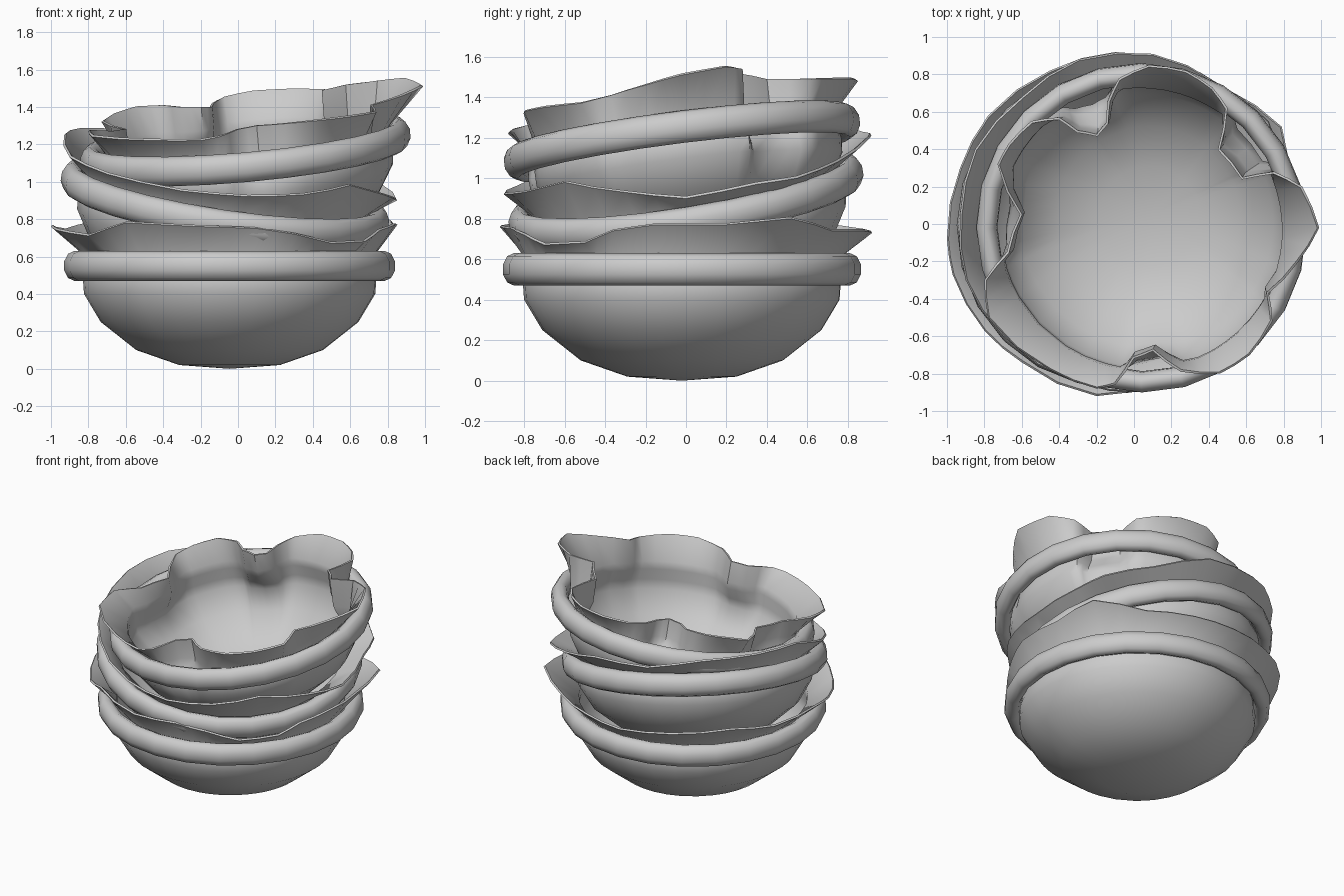
import bpy
import bmesh
from math import atan2, cos, sin, pi, tau, hypot, radians
from mathutils import Matrix, Vector

if "Cube" in bpy.data.objects:
    bpy.data.objects.remove(bpy.data.objects["Cube"])

SIDES = 24                                  # ring segments
RING_R, TUBE_W, TUBE_H = 0.83, 0.057, 0.08  # band radius, half width, half height

# Bowl profile: radius, height from the ring centre, share of the rim's inward dents
PROFILE = [(0.27, -0.53, 0.0), (0.50, -0.45, 0.04), (0.69, -0.30, 0.14),
           (0.78, -0.15, 0.35), (0.785, -0.08, 0.55), (0.77, 0.0, 0.75), (0.772, 0.05, 0.85)]


def finish(name, bm, frame, thickness=0.0):
    bmesh.ops.recalc_face_normals(bm, faces=bm.faces)
    mesh = bpy.data.meshes.new(name)
    bm.to_mesh(mesh)
    bm.free()
    mesh.transform(frame)
    ob = bpy.data.objects.new(name, mesh)
    bpy.context.collection.objects.link(ob)
    bpy.ops.object.select_all(action='DESELECT')
    ob.select_set(True)
    bpy.context.view_layer.objects.active = ob
    if thickness:
        mod = ob.modifiers.new("wall", 'SOLIDIFY')
        mod.thickness = thickness
        mod.offset = -1
        bpy.ops.object.modifier_apply(modifier=mod.name)
    bpy.ops.object.shade_smooth_by_angle(angle=radians(50))


def skin(bm, a, b):
    n = len(a)
    for i in range(n):
        bm.faces.new((a[i], a[(i + 1) % n], b[(i + 1) % n], b[i]))


def frame_at(centre, slope_x, slope_y):
    normal = Vector((-slope_x, -slope_y, 1)).normalized()
    turn = Vector((0, 0, 1)).rotation_difference(normal).to_matrix().to_4x4()
    return Matrix.Translation(centre) @ turn


def make_bowl(name, frame, rim):
    # Rim points become (angle, radius, height) in the tilted bowl frame
    inv = frame.inverted()
    local = [inv @ Vector(p) for p in rim]
    polar = [(atan2(p.y, p.x), hypot(p.x, p.y), p.z) for p in local]
    cols = []
    for i, (a, r, h) in enumerate(polar):
        a2, r2, h2 = polar[(i + 1) % len(polar)]
        step = (a2 - a + pi) % tau - pi
        cols += [(a, r, h), (a + step / 2, (r + r2) / 2, (h + h2) / 2)]

    bm = bmesh.new()
    base = bm.verts.new((0, 0, -0.55))
    loops = []
    # The wall runs inside the band, dented where the rim folds inwards
    for r0, z, w in PROFILE:
        loop = []
        for a, r, h in cols:
            rad = r0 + w * min(0, r - 0.80)
            loop.append(bm.verts.new((cos(a) * rad, sin(a) * rad, z)))
        loops.append(loop)
    # Flared lip above the band
    loops.append([bm.verts.new((r * cos(a), r * sin(a), h)) for a, r, h in cols])
    for i, v in enumerate(loops[0]):
        bm.faces.new((base, loops[0][(i + 1) % len(cols)], v))
    for lo, hi in zip(loops, loops[1:]):
        skin(bm, lo, hi)
    finish(name, bm, frame, 0.013)


def make_ring(name, frame, sides=10):
    bm = bmesh.new()
    loops = []
    for i in range(SIDES):
        a = tau * i / SIDES
        loop = []
        for k in range(sides):
            b = tau * (k + 0.5) / sides
            r = RING_R + TUBE_W * cos(b)
            loop.append(bm.verts.new((r * cos(a), r * sin(a), TUBE_H * sin(b))))
        loops.append(loop)
    for i in range(SIDES):
        skin(bm, loops[i], loops[(i + 1) % SIDES])
    finish(name, bm, frame)


# Crumpled rims, counter-clockwise from the right
LOWER_RIM = [(0.84, -0.15, 0.77), (0.83, 0.2, 0.77), (0.79, 0.52, 0.80), (0.5, 0.72, 0.74),
             (0.2, 0.87, 0.74), (-0.1, 0.92, 0.73), (-0.45, 0.82, 0.75), (-0.78, 0.58, 0.78),
             (-0.93, 0.3, 0.74), (-1.0, -0.08, 0.76), (-0.97, -0.27, 0.74), (-0.8, -0.57, 0.71),
             (-0.6, -0.74, 0.78), (-0.2, -0.92, 0.76), (0.1, -0.86, 0.75), (0.3, -0.8, 0.72),
             (0.5, -0.7, 0.67), (0.68, -0.5, 0.68), (0.76, -0.36, 0.74)]
MIDDLE_RIM = [(0.85, 0.0, 0.90), (0.78, 0.35, 0.97), (0.72, 0.55, 1.0), (0.45, 0.75, 1.08),
              (0.1, 0.91, 1.2), (-0.3, 0.88, 1.22), (-0.6, 0.68, 1.27), (-0.85, 0.4, 1.28),
              (-0.93, 0.05, 1.25), (-0.9, -0.3, 1.13), (-0.7, -0.6, 1.04), (-0.3, -0.85, 0.95),
              (0.05, -0.9, 0.92), (0.35, -0.8, 0.93), (0.6, -0.6, 0.98), (0.78, -0.3, 0.93)]
UPPER_RIM = [(0.99, -0.02, 1.51), (0.9, 0.2, 1.55), (0.75, 0.28, 1.54), (0.58, 0.25, 1.52),
             (0.46, 0.4, 1.49), (0.5, 0.62, 1.49), (0.42, 0.73, 1.49), (0.28, 0.82, 1.49),
             (0.08, 0.85, 1.48), (-0.08, 0.78, 1.45), (-0.14, 0.66, 1.42), (-0.15, 0.54, 1.40),
             (-0.2, 0.48, 1.40), (-0.3, 0.5, 1.40), (-0.4, 0.57, 1.41), (-0.55, 0.55, 1.40),
             (-0.67, 0.43, 1.36), (-0.73, 0.32, 1.32), (-0.61, 0.05, 1.28), (-0.68, -0.15, 1.27),
             (-0.8, -0.3, 1.27), (-0.78, -0.5, 1.24), (-0.45, -0.78, 1.22), (-0.2, -0.88, 1.22),
             (-0.1, -0.86, 1.24), (0.0, -0.72, 1.28), (0.1, -0.68, 1.30), (0.25, -0.79, 1.31),
             (0.46, -0.8, 1.33), (0.62, -0.7, 1.35), (0.74, -0.52, 1.37), (0.72, -0.37, 1.41),
             (0.88, -0.2, 1.46)]

# Three stacked bowls, each with a tubular band, tilted more or less
for label, centre, sx, sy, rim in [
        ("lower", (-0.045, -0.02, 0.55), 0.0, 0.0, LOWER_RIM),
        ("middle", (-0.07, 0.0, 0.90), -0.15, 0.16, MIDDLE_RIM),
        ("upper", (0.04, -0.02, 1.18), 0.09, 0.125, UPPER_RIM)]:
    frame = frame_at(centre, sx, sy)
    make_bowl(label + "_bowl", frame, rim)
    make_ring(label + "_band", frame)
